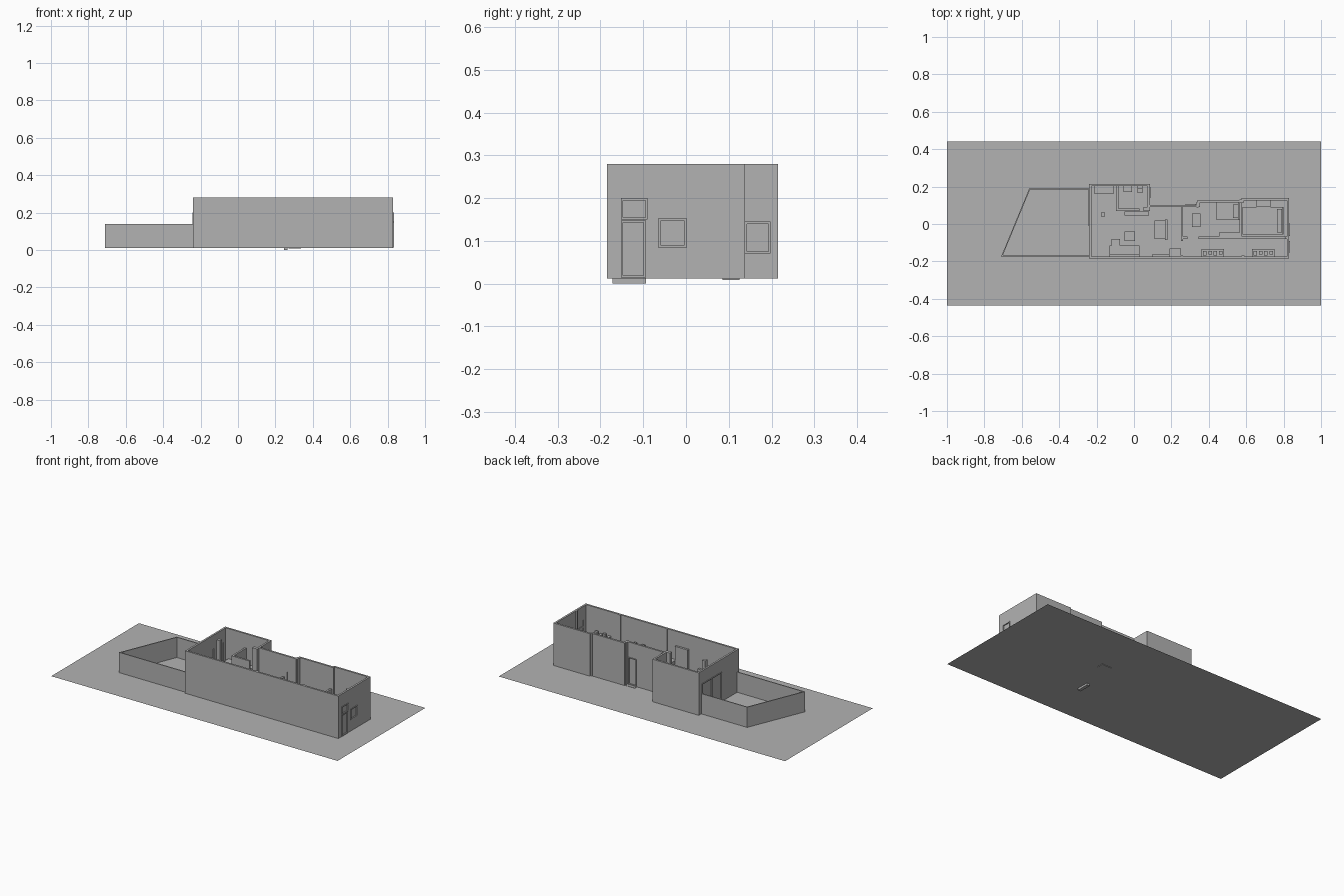
import bpy, bmesh
from mathutils import Vector

if "Cube" in bpy.data.objects:
    bpy.data.objects.remove(bpy.data.objects["Cube"])

grey = bpy.data.materials.new("plain_grey")
grey.use_nodes = True
grey.diffuse_color = (0.45, 0.45, 0.45, 1)
grey.node_tree.nodes["Principled BSDF"].inputs["Base Color"].default_value = grey.diffuse_color

FLOOR, TOP, T = 0.012, 0.28, 0.012


def finish(name, bm):
    bmesh.ops.recalc_face_normals(bm, faces=bm.faces)
    me = bpy.data.meshes.new(name)
    bm.to_mesh(me)
    bm.free()
    me.materials.append(grey)
    ob = bpy.data.objects.new(name, me)
    bpy.context.collection.objects.link(ob)
    return ob


def add_box(bm, x0, x1, y0, y1, z0, z1):
    verts = bmesh.ops.create_cube(bm, size=1)["verts"]
    for v in verts:
        v.co = ((x0 + x1) / 2 + v.co.x * (x1 - x0), (y0 + y1) / 2 + v.co.y * (y1 - y0),
                (z0 + z1) / 2 + v.co.z * (z1 - z0))


def boxes(name, *specs):
    bm = bmesh.new()
    for s in specs:
        add_box(bm, *s)
    return finish(name, bm)


def box(name, x0, x1, y0, y1, h, z0=FLOOR):
    return boxes(name, (x0, x1, y0, y1, z0, h))


def wall(name, path, thick, z1, closed):
    """Mitred wall whose thickness lies to the left of the path."""
    pts = [Vector(p) for p in path]
    n = len(pts)
    segs = n if closed else n - 1
    norm = []
    for i in range(segs):
        d = (pts[(i + 1) % n] - pts[i]).normalized()
        norm.append(Vector((-d.y, d.x)))
    bm = bmesh.new()
    rings = []
    for i, p in enumerate(pts):
        a = norm[i - 1] if closed or i else norm[0]
        b = norm[i] if i < segs else norm[-1]
        q = p + (a + b) * thick / (1 + a.dot(b))
        rings.append([bm.verts.new((v.x, v.y, z)) for v, z in
                      ((p, FLOOR), (p, z1), (q, z1), (q, FLOOR))])
    for i in range(segs):
        a, b = rings[i], rings[(i + 1) % n]
        for k in range(4):
            bm.faces.new((a[k], a[k - 1], b[k - 1], b[k]))
    if not closed:
        bm.faces.new(rings[0])
        bm.faces.new(rings[-1])
    return finish(name, bm)


# Ground sheet
bm = bmesh.new()
bm.faces.new([bm.verts.new((x, y, FLOOR)) for x, y in
              ((-1, -.435), (1, -.435), (1, .44), (-1, .44))])
finish("ground", bm)

# House shell and garden wall
shell = wall("outer_walls", [(-.24, -.185), (.83, -.185), (.83, .138), (.575, .138),
                             (.575, .128), (.34, .128), (.34, .102), (.085, .102),
                             (.085, .215), (-.24, .215)], T, TOP, True)
wall("garden_wall", [(-.24, .19), (-.56, .19), (-.71, -.173), (-.24, -.173)], .006, .14, False)


# Openings: axis of the wall normal, outer face, side to side, bottom, top, outward sign
def opening(name, axis, face, a, b, z0, z1, sign, panes=1):
    def spec(d0, d1, s0, s1, lo, hi):
        d = sorted((face + sign * d0, face + sign * d1))
        return (*d, s0, s1, lo, hi) if axis == "x" else (s0, s1, *d, lo, hi)
    cutter = boxes("cutter", spec(-.03, .02, a, b, z0, z1))
    mod = shell.modifiers.new("cut", "BOOLEAN")
    mod.operation, mod.solver, mod.object = "DIFFERENCE", "EXACT", cutter
    bpy.context.view_layer.objects.active = shell
    bpy.ops.object.modifier_apply(modifier="cut")
    bpy.data.objects.remove(cutter)
    f, o = .005, .004
    parts = [spec(-T, o, a, b, z1 - f, z1), spec(-T, o, a, b, z0, z0 + f)]
    for i in range(panes + 1):
        m = a + (b - a - f) * i / panes
        parts.append(spec(-T, o, m, m + f, z0 + f, z1 - f))
    boxes(name + "_frame", *parts)
    boxes(name + "_panel", spec(-.008, -.003, a + f, b - f, z0 + f, z1 - f))


opening("entrance_door", "x", .83, -.152, -.094, .014, .148, 1)
opening("entrance_transom", "x", .83, -.152, -.09, .15, .2, 1)
opening("bedroom_window", "x", .83, -.065, .002, .085, .152, 1)
opening("bathroom_window", "x", .085, .138, .198, .07, .145, 1)
opening("patio_door", "x", -.24, -.012, .185, .014, .2, -1, 2)
opening("kitchen_door", "y", .102, .275, .332, .014, .185, 1)

# Thresholds
box("hall_threshold", .245, .265, -.172, -.094, .013, 0)
box("kitchen_threshold", .27, .337, .085, .125, .014, .009)

# Inner partitions
boxes("bathroom_partition", (-.096, -.084, .075, .205, FLOOR, .19),
      (-.096, .03, .07, .082, FLOOR, .19))
box("bathroom_pier", .05, .085, .07, .09, TOP)
LOW = .145
boxes("room_partitions", (.25, .262, -.09, .092, FLOOR, LOW),
      (.262, .285, -.08, -.068, FLOOR, LOW), (.345, .82, -.08, -.068, FLOOR, LOW),
      (.565, .577, -.068, .118, FLOOR, LOW))
boxes("wall_piers", (.565, .58, .112, .13, FLOOR, TOP), (.575, .59, -.175, -.168, FLOOR, TOP),
      (.25, .262, -.175, -.168, FLOOR, TOP), (.81, .82, -.08, -.068, FLOOR, TOP),
      (.335, .345, .088, .118, FLOOR, TOP))
box("column", -.177, -.155, .04, .062, TOP)


# Furniture
def table(name, x0, x1, y0, y1, h, leg=.006):
    parts = [(x0, x1, y0, y1, h - .006, h)]
    for x in (x0, x1 - leg):
        for y in (y0, y1 - leg):
            parts.append((x, x + leg, y, y + leg, FLOOR, h - .006))
    boxes(name, *parts)


def bed(name, x0, x1, y0, y1):
    boxes(name, (x0, x1, y0, y1, FLOOR, .05),
          (x1 - .035, x1 - .008, y0 + .01, y1 - .01, .05, .06),
          (x1 - .006, x1, y0, y1, .05, .09))


box("sideboard", -.21, -.11, .16, .203, .09)
box("basin", -.055, -.01, .17, .203, .09)
boxes("toilet", (.02, .045, .165, .188, FLOOR, .05), (.02, .045, .188, .203, FLOOR, .08))
box("kitchen_counter", -.05, .08, .045, .068, .09)
table("coffee_table", -.05, .005, -.09, -.04, .055)
boxes("corner_sofa", (-.13, .03, -.165, -.115, FLOOR, .05), (-.13, .03, -.173, -.16, .05, .09),
      (-.12, -.075, -.115, -.08, FLOOR, .05))
boxes("armchair", (.11, .165, -.08, .02, FLOOR, .055), (.165, .18, -.085, .025, FLOOR, .1))
boxes("tall_cabinet", (.1, .19, -.173, -.16, FLOOR, .19), (.19, .25, -.173, -.13, FLOOR, .1))
table("desk", .31, .355, -.015, .055, .09)
bed("single_bed", .44, .563, .022, .115)
box("wardrobe", .455, .563, -.067, -.045, .14)
bed("double_bed", .58, .8, -.055, .09)
box("bedroom_cabinet", .655, .73, .09, .125, .1)

# Hall racks with small pieces on top
for name, x0 in (("near_rack", .63), ("far_rack", .36)):
    table(name, x0, x0 + .12, -.173, -.135, .1)
    boxes(name + "_pieces", *[(x0 + .01 + i * .028, x0 + .028 + i * .028, -.168 + .006 * (i % 2),
                               -.145, .1, .13 + .012 * (i % 2)) for i in range(4)])
